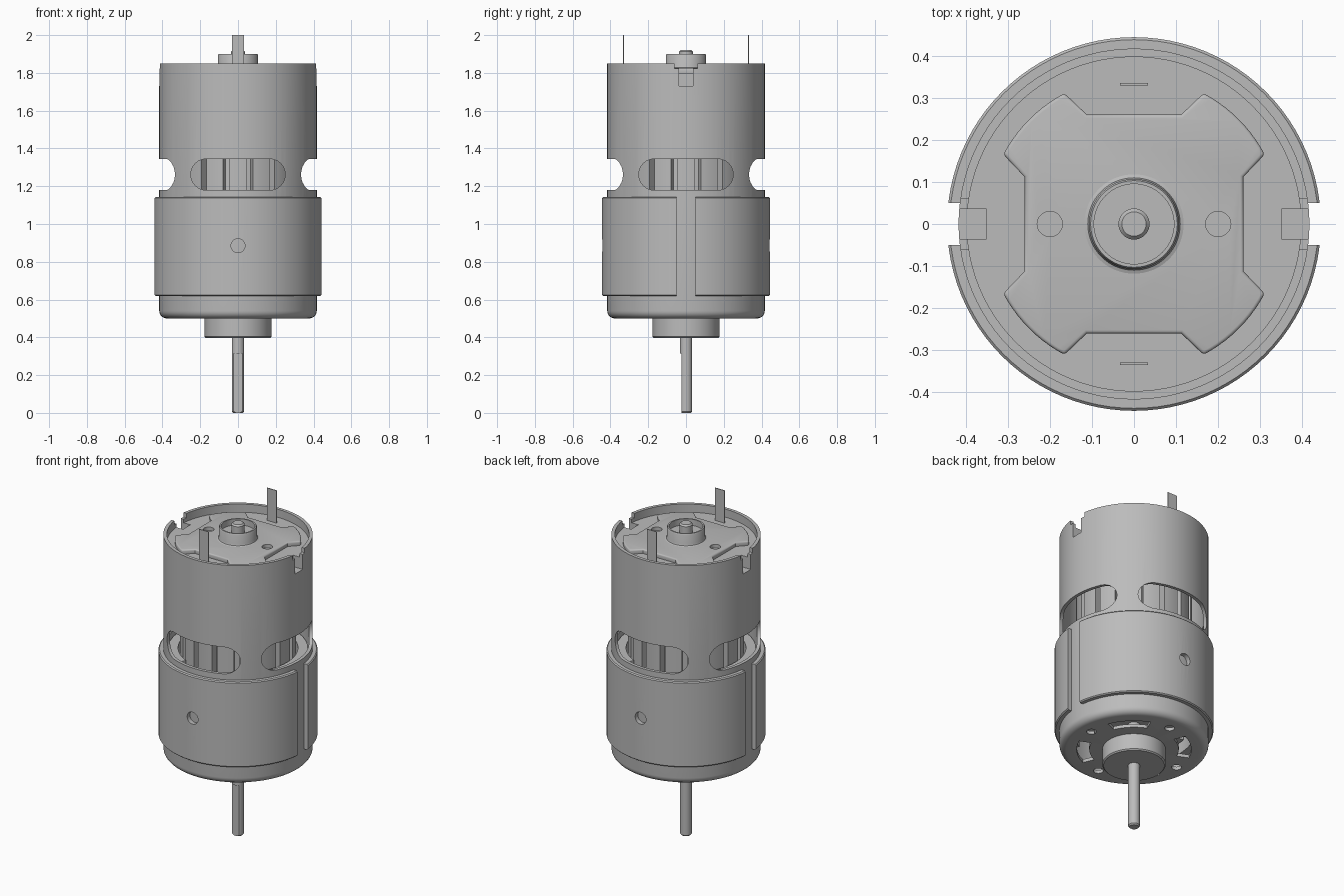
import bpy, bmesh
from math import sin, cos, pi, radians
from mathutils import Matrix

cube = bpy.data.objects.get("Cube")
if cube:
    bpy.data.objects.remove(cube, do_unlink=True)

steel = bpy.data.materials.new("grey_steel")
steel.use_nodes = True
GREY = (0.5, 0.5, 0.5, 1)
steel.diffuse_color = GREY
steel.node_tree.nodes["Principled BSDF"].inputs["Base Color"].default_value = GREY


def make(name, bm):
    bmesh.ops.remove_doubles(bm, verts=bm.verts, dist=1e-5)
    bmesh.ops.recalc_face_normals(bm, faces=bm.faces)
    mesh = bpy.data.meshes.new(name)
    bm.to_mesh(mesh)
    bm.free()
    mesh.materials.append(steel)
    ob = bpy.data.objects.new(name, mesh)
    bpy.context.collection.objects.link(ob)
    return ob


def lathe(name, profile, steps=96, closed=False):
    """Turn an (r, z) profile around z; a closed profile gives a tube."""
    bm = bmesh.new()
    rings = [[bm.verts.new((r * cos(2 * pi * k / steps), r * sin(2 * pi * k / steps), z))
              for k in range(steps)] if r else [bm.verts.new((0, 0, z))] for r, z in profile]
    pairs = list(zip(rings, rings[1:])) + ([(rings[-1], rings[0])] if closed else [])
    for a, b in pairs:
        for k in range(steps):
            n = (k + 1) % steps
            quad = [a[k % len(a)], a[n % len(a)], b[n % len(b)], b[k % len(b)]]
            bm.faces.new(list(dict.fromkeys(quad)))
    return make(name, bm)


def prism(name, points, z0, z1, matrix=Matrix()):
    """Extrude a flat outline from z0 to z1, then place it."""
    bm = bmesh.new()
    face = bm.faces.new([bm.verts.new((x, y, z0)) for x, y in points])
    ext = bmesh.ops.extrude_face_region(bm, geom=[face])["geom"]
    bmesh.ops.translate(bm, vec=(0, 0, z1 - z0),
                        verts=[v for v in ext if isinstance(v, bmesh.types.BMVert)])
    bmesh.ops.transform(bm, matrix=matrix, verts=bm.verts)
    return make(name, bm)


def box(name, x0, x1, y0, y1, z0, z1):
    return prism(name, [(x0, y0), (x1, y0), (x1, y1), (x0, y1)], z0, z1)


def arc(r, a0, a1, n, cx=0, cy=0):
    return [(cx + r * cos(radians(a0 + (a1 - a0) * i / n)),
             cy + r * sin(radians(a0 + (a1 - a0) * i / n))) for i in range(n + 1)]


def circle(r, cx=0, cy=0, n=32):
    return arc(r, 0, 360 - 360 / n, n - 1, cx, cy)


def bake(ob):
    deps = bpy.context.evaluated_depsgraph_get()
    mesh = bpy.data.meshes.new_from_object(ob.evaluated_get(deps))
    ob.modifiers.clear()
    ob.data = mesh


def cut(targets, cutters):
    for ob in targets:
        for c in cutters:
            mod = ob.modifiers.new("cut", "BOOLEAN")
            mod.operation, mod.solver, mod.object = "DIFFERENCE", "EXACT", c
            bake(ob)
    for c in cutters:
        bpy.data.objects.remove(c, do_unlink=True)


def turn(deg):
    return Matrix.Rotation(radians(deg), 4, "Z")


UPRIGHT = Matrix.Rotation(pi / 2, 4, "X")

# Can with a rounded bottom edge
R, WALL = 0.417, 0.02
can = lathe("can", [(0, 0.5)] + arc(0.04, -90, 0, 6, R - 0.04, 0.54)
            + [(R, 1.85), (R - WALL, 1.85), (R - WALL, 0.54), (R - 0.04, 0.52), (0, 0.52)])

# Cooling slots through all four sides
stadium = arc(0.083, -90, 90, 12, 0.167, 1.262) + arc(0.083, 90, 270, 12, -0.167, 1.262)
cut([can], [prism("slot_cutter", stadium, -0.6, 0.6, turn(a) @ UPRIGHT) for a in (0, 90)])

# Bottom vents on the diagonals and screw holes on the axes
vent = arc(0.32, -22, 22, 8) + arc(0.25, 22, -22, 8)
cutters = []
for a in range(0, 360, 90):
    cutters.append(prism("vent_cutter", vent, 0.45, 0.56, turn(a + 45)))
    cutters.append(prism("screw_cutter", circle(0.028, 0.31), 0.45, 0.56, turn(a)))
cut([can], cutters)

# End cap seated below the rim, with locating notches on both sides
cap = lathe("end_cap", [(0, 1.7), (R - WALL, 1.7), (R - WALL, 1.8), (0, 1.8)])
cutters = []
for s in (-1, 1):
    x0, x1 = sorted((0.35 * s, 0.5 * s))
    cutters.append(box("notch_cutter", x0, x1, -0.036, 0.036, 1.73, 1.9))
    x0, x1 = sorted((0.385 * s, 0.5 * s))
    cutters.append(box("rim_cutter", x0, x1, -0.06, 0.06, 1.822, 1.9))
cut([can, cap], cutters)

# Raised four-lobed plate on the cap
lobes = []
for a in range(0, 360, 90):
    quarter = [(0.26, 0.112)] + arc(0.352, 28, 62, 10) + [(0.112, 0.26)]
    lobes += [(x * cos(radians(a)) - y * sin(radians(a)),
               x * sin(radians(a)) + y * cos(radians(a))) for x, y in quarter]
plate = prism("cap_plate", lobes, 1.79, 1.826)
bevel = plate.modifiers.new("bevel", "BEVEL")
bevel.width, bevel.segments = 0.008, 3
bevel.limit_method, bevel.angle_limit = "ANGLE", radians(60)
bake(plate)
cut([plate], [prism("hole_cutter", circle(0.03, x), 1.805, 1.9) for x in (-0.2, 0.2)])

# Bearing housings at both ends
lathe("rear_bearing", [(0, 1.81), (0.118, 1.81), (0.118, 1.826), (0.11, 1.829), (0.107, 1.837),
                       (0.107, 1.892), (0.103, 1.9), (0.095, 1.9), (0.095, 1.862), (0, 1.862)], 64)
lathe("front_bearing", [(0, 0.397), (0.17, 0.397), (0.177, 0.404), (0.177, 0.51), (0, 0.51)], 64)

# Shaft with a flat on its front
shaft = lathe("shaft", [(0, 0), (0.026, 0), (0.033, 0.008), (0.033, 1.7), (0.037, 1.7),
                        (0.037, 1.912), (0.029, 1.921), (0, 1.921)], 32)
cut([shaft], [box("flat_cutter", -0.1, 0.1, -0.1, -0.024, -0.1, 0.315)])

# Split outer ring with a round hole front and back
ring = lathe("outer_ring", [(R - 0.002, 0.618), (0.438, 0.618), (0.444, 0.624), (0.444, 1.138),
                            (0.438, 1.144), (R - 0.002, 1.144)], closed=True)
cut([ring], [box("gap_cutter", -0.6, 0.6, -0.05, 0.05, 0.5, 1.3),
             prism("hole_cutter", circle(0.037, 0, 0.885), -0.6, 0.6, UPRIGHT)])

# Slotted rotor and magnets inside the can
teeth = []
for k in range(16):
    a = k * 22.5
    teeth += arc(0.325, a - 8.5, a + 8.5, 4) + arc(0.27, a + 8.5, a + 14, 1)
prism("rotor", teeth, 0.66, 1.5)
magnet = arc(0.39, -65, 65, 24) + arc(0.335, 65, -65, 24)
for side, a in (("left", 0), ("right", 180)):
    prism("magnet_" + side, magnet, 0.6, 1.15, turn(a))

# Thin terminal blades
for side, y in (("front", -0.332), ("back", 0.332)):
    box("terminal_" + side, -0.033, 0.033, y - 0.0025, y + 0.0025, 1.75, 2)

# Smooth the curved walls, keeping edges sharp
bpy.ops.object.select_all(action="DESELECT")
for ob in bpy.context.scene.objects:
    if ob.type == "MESH" and ob.data.materials and ob.data.materials[0] == steel:
        ob.select_set(True)
        bpy.context.view_layer.objects.active = ob
bpy.ops.object.shade_smooth_by_angle(angle=radians(32))
